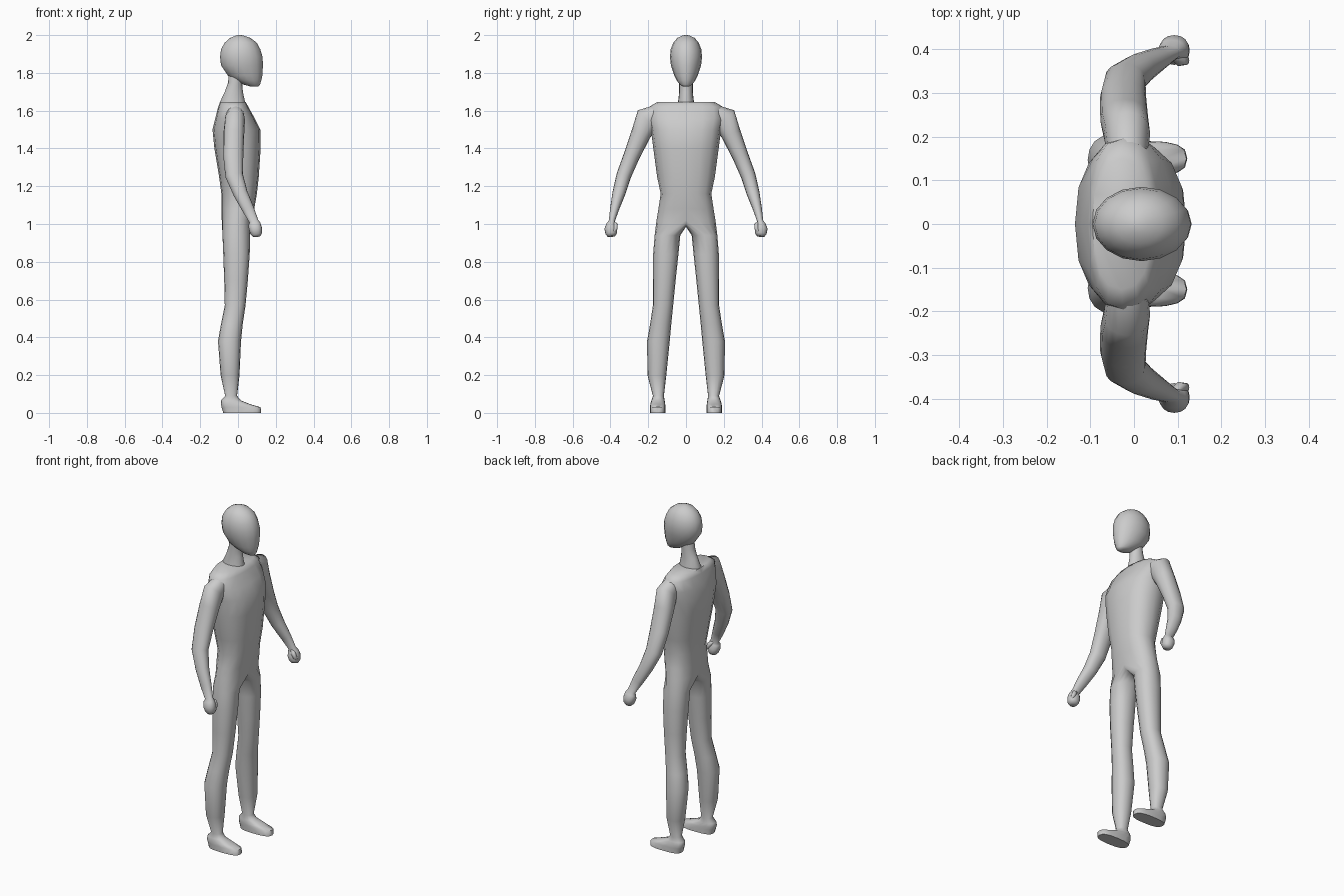
import bpy, bmesh, math
from mathutils import Vector

if "Cube" in bpy.data.objects:
    bpy.data.objects.remove(bpy.data.objects["Cube"])

SIDES = 16
HALF = SIDES // 2

grey = bpy.data.materials.new("light grey")
grey.use_nodes = True
colour = (0.6, 0.6, 0.6, 1)
grey.diffuse_color = colour
grey.node_tree.nodes["Principled BSDF"].inputs["Base Color"].default_value = colour


def oval(i, power):
    """Point i of a rounded unit outline, starting at the front."""
    a = 2 * math.pi * i / SIDES
    c, s = math.cos(a), math.sin(a)
    e = 2 / power
    return math.copysign(abs(c) ** e, c), math.copysign(abs(s) ** e, s)


def level_ring(z, back, front, mid_y, half_y, power=2.0):
    """Horizontal ring between a back and a front limit."""
    pts = []
    for i in range(SIDES):
        c, s = oval(i, power)
        pts.append(Vector(((front + back) / 2 + c * (front - back) / 2,
                           mid_y + s * half_y, z)))
    return pts


def limb_rings(path):
    """Rings set square to a path of (x, y, z, depth, width)."""
    centres = [Vector(p[:3]) for p in path]
    rings = []
    for k, p in enumerate(path):
        t = (centres[min(k + 1, len(path) - 1)] - centres[max(k - 1, 0)]).normalized()
        u = Vector((1, 0, 0))
        u = (u - t * u.dot(t)).normalized()
        v = t.cross(u)
        rings.append([centres[k] + u * c * p[3] + v * s * p[4]
                      for c, s in (oval(i, 2.2) for i in range(SIDES))])
    return rings


def bridge(bm, a, b, closed=True):
    n = len(a)
    for i in range(n if closed else n - 1):
        j = (i + 1) % n
        bm.faces.new((a[i], a[j], b[j], b[i]))


def loft(bm, rings):
    rows = [[bm.verts.new(p) for p in r] for r in rings]
    for a, b in zip(rows, rows[1:]):
        bridge(bm, a, b)
    bm.faces.new(rows[0])
    bm.faces.new(rows[-1])


def finish(bm, name, mirrored=False):
    bmesh.ops.recalc_face_normals(bm, faces=bm.faces)
    me = bpy.data.meshes.new(name)
    for f in bm.faces:
        f.smooth = True
    bm.to_mesh(me)
    bm.free()
    me.set_sharp_from_angle(angle=math.radians(65))
    me.materials.append(grey)
    ob = bpy.data.objects.new(name, me)
    bpy.context.scene.collection.objects.link(ob)
    if mirrored:
        mod = ob.modifiers.new("mirror", 'MIRROR')
        mod.use_axis = (False, True, False)
        mod.merge_threshold = 0.0005
    return ob


# Torso, legs and feet: one half, mirrored; (height, back, front, half width)
torso = [(1.647, -.095, .04, .15), (1.62, -.105, .055, .195),
         (1.56, -.12, .088, .2), (1.5, -.135, .118, .186),
         (1.4, -.125, .12, .173), (1.25, -.1, .11, .153),
         (1.16, -.088, .1, .134), (1.08, -.088, .086, .146),
         (1.02, -.086, .072, .156)]
# (height, back, front, inner side, outer side)
leg = [(.94, -.082, .064, .03, .166), (.84, -.078, .062, .04, .174),
       (.7, -.073, .052, .055, .175), (.57, -.07, .04, .068, .175),
       (.47, -.09, .025, .078, .19), (.38, -.106, .016, .086, .206),
       (.2, -.092, .008, .104, .204), (.09, -.068, -.005, .117, .175),
       (.066, -.09, .015, .113, .183), (.046, -.09, .065, .11, .189),
       (.03, -.087, .12, .109, .19), (0, -.078, .122, .109, .19)]
bm = bmesh.new()
rows = []
for z, back, front, half in torso:
    ring = level_ring(z, back, front, 0, half, 2.4)[:HALF + 1]
    ring[0].y = ring[-1].y = 0
    rows.append([bm.verts.new(p) for p in ring])
for a, b in zip(rows, rows[1:]):
    bridge(bm, a, b, closed=False)
bm.faces.new(rows[0])
# Crotch seam closes the half ring into the top of the leg
z, back, front, _ = torso[-1]
seam = []
for i in range(HALF + 1, SIDES):
    c, s = oval(i, 2.4)
    seam.append(bm.verts.new(((front + back) / 2 + c * (front - back) / 2,
                              0, z + s * .035)))
last = rows[-1] + seam
for z, back, front, inner, outer in leg:
    power = 2.8 if z < .05 else 2.2
    ring = level_ring(z, back, front, (inner + outer) / 2, (outer - inner) / 2, power)
    row = [bm.verts.new(p) for p in ring]
    bridge(bm, last, row)
    last = row
bm.faces.new(last)
finish(bm, "body_and_legs", mirrored=True)

# Arms with closed fists
bm = bmesh.new()
loft(bm, limb_rings([
    (-.015, .14, 1.58, .045, .055), (-.016, .205, 1.553, .053, .07),
    (-.022, .237, 1.48, .055, .053), (-.025, .288, 1.36, .053, .043),
    (-.02, .33, 1.255, .047, .039), (.014, .356, 1.16, .038, .034),
    (.053, .378, 1.08, .032, .024), (.084, .393, 1.015, .024, .016),
    (.087, .397, 1.0, .032, .024), (.092, .398, .975, .035, .034),
    (.098, .396, .948, .03, .03), (.1, .394, .934, .02, .02)]))
loft(bm, limb_rings([
    (.09, .385, 1.008, .01, .009), (.106, .372, .996, .013, .011),
    (.116, .374, .975, .011, .011), (.118, .382, .96, .006, .006)]))
finish(bm, "arms_and_fists", mirrored=True)

# Neck
bm = bmesh.new()
loft(bm, [level_ring(*r) for r in (
    (1.61, -.09, .035, 0, .05), (1.647, -.095, .037, 0, .042),
    (1.7, -.07, .026, 0, .036), (1.75, -.052, .022, 0, .036),
    (1.82, -.05, .04, 0, .036))])
finish(bm, "neck")

# Egg-shaped head with a forward chin
bm = bmesh.new()
loft(bm, [level_ring(*r) for r in (
    (1.727, .07, .108, 0, .016), (1.738, .03, .117, 0, .033),
    (1.76, -.015, .123, 0, .049), (1.785, -.053, .129, 0, .062),
    (1.84, -.09, .132, 0, .08), (1.885, -.095, .13, 0, .085),
    (1.925, -.09, .118, 0, .081), (1.96, -.07, .099, 0, .067),
    (1.985, -.042, .066, 0, .046), (1.997, -.012, .032, 0, .02),
    (2.0, 0, .016, 0, .007))])
finish(bm, "head")
